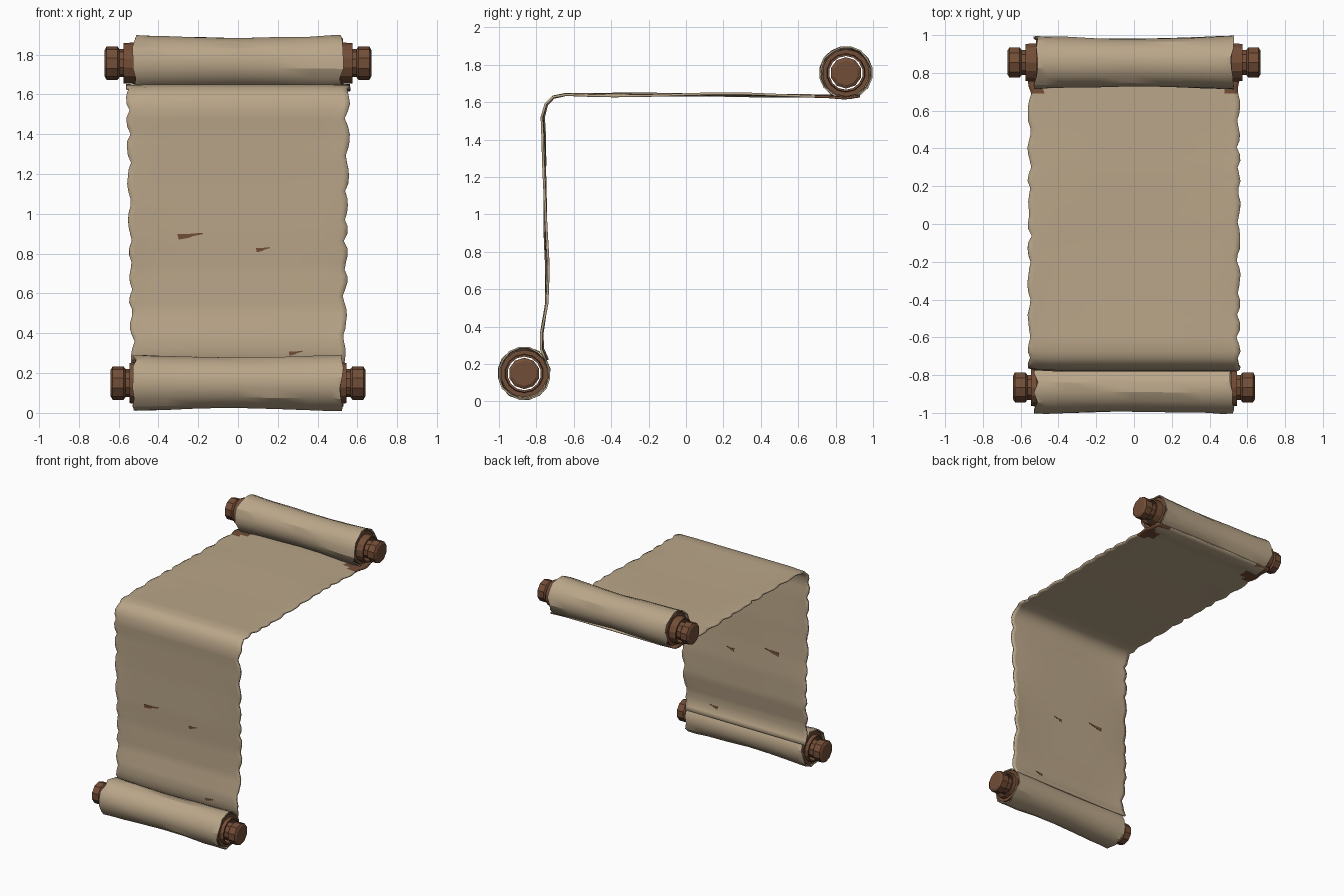
import bpy
import math
import random
from mathutils import Vector

random.seed(4)
if "Cube" in bpy.data.objects:
    bpy.data.objects.remove(bpy.data.objects["Cube"])


def make_material(name, color):
    mat = bpy.data.materials.new(name)
    mat.use_nodes = True
    mat.diffuse_color = color
    mat.node_tree.nodes["Principled BSDF"].inputs["Base Color"].default_value = color
    return mat


PARCHMENT = make_material("parchment tan", (0.49, 0.38, 0.25, 1))
WOOD = make_material("wood brown", (0.17, 0.075, 0.038, 1))


def make_object(name, verts, faces, mats, smooth=None):
    mesh = bpy.data.meshes.new(name)
    mesh.from_pydata(verts, [], faces)
    for mat in mats:
        mesh.materials.append(mat)
    mesh.update()
    obj = bpy.data.objects.new(name, mesh)
    bpy.context.collection.objects.link(obj)
    if smooth:
        bpy.ops.object.select_all(action="DESELECT")
        obj.select_set(True)
        bpy.context.view_layer.objects.active = obj
        bpy.ops.object.shade_smooth_by_angle(angle=math.radians(smooth))
    return obj


def revolve(name, profile, center, sides, mat, jitter=None, closed=False, smooth=None):
    """Turn (x, radius) points around the x axis through center (y, z)."""
    verts, faces = [], []
    for i, (x, r) in enumerate(profile):
        for k in range(sides):
            a = math.tau * (k + 0.5) / sides
            dx, dr = jitter(i, k) if jitter else (0, 0)
            rr = r + dr
            verts.append((x + dx, center[0] + rr * math.cos(a), center[1] + rr * math.sin(a)))
    n = len(profile)
    for i in range(n if closed else n - 1):
        j = (i + 1) % n
        for k in range(sides):
            m = (k + 1) % sides
            faces.append((i * sides + k, i * sides + m, j * sides + m, j * sides + k))
    if not closed:
        faces.append(tuple(reversed(range(sides))))
        faces.append(tuple(range((n - 1) * sides, n * sides)))
    return make_object(name, verts, faces, [mat], smooth)


# Rolled ends: wooden rod with knobs, hollow core tube, ragged paper roll
def build_roll(prefix, center, reach):
    half = [(reach, 0.066), (reach - 0.01, 0.084), (reach - 0.065, 0.084),
            (reach - 0.075, 0.07), (0.5, 0.07)]
    profile = [(-x, r) for x, r in half] + [(x, r) for x, r in reversed(half)]
    revolve(prefix + "_rod", profile, center, 10, WOOD)

    end = reach - 0.095
    core = [(-end, 0.09), (-end, 0.101), (-0.518, 0.104), (-0.518, 0.127), (-0.42, 0.118),
            (0.42, 0.118), (0.518, 0.127), (0.518, 0.104), (end, 0.101), (end, 0.09)]
    revolve(prefix + "_core", core, center, 14, WOOD, closed=True)

    sides = 16
    stations = [-0.525, -0.47, -0.36, -0.18, 0, 0.18, 0.36, 0.47, 0.525]
    paper = [(x, 0.129 + 0.013 * min(1, abs(x) / 0.5) ** 1.5) for x in stations]
    last = len(paper) - 1
    rag = {(i, k): random.uniform(-0.017, 0.008) for i in (0, last) for k in range(sides)}
    bump = {(i, k): random.uniform(-0.003, 0.003)
            for i in range(last + 1) for k in range(sides)}

    def jitter(i, k):
        if i > last:
            i = 2 * last + 1 - i
        side = 1 if i == last else -1
        return side * rag.get((i, k), 0), bump[i, k]

    inner = [(x, r - 0.009) for x, r in reversed(paper)]
    revolve(prefix + "_paper", paper + inner, center, sides, PARCHMENT,
            jitter, closed=True, smooth=25)


build_roll("upper_roll", (0.855, 1.757), 0.67)
build_roll("lower_roll", (-0.865, 0.15), 0.64)

# Hanging sheet: side path in (y, z), finely stepped
path = [(0.93, 1.638), (0.85, 1.628), (0.76, 1.635), (0.69, 1.636), (0.3, 1.64), (-0.1, 1.637),
        (-0.4, 1.64), (-0.52, 1.642), (-0.64, 1.644), (-0.71, 1.63), (-0.75, 1.59),
        (-0.768, 1.52), (-0.76, 1.4), (-0.752, 1.15), (-0.748, 0.9), (-0.742, 0.72),
        (-0.748, 0.52), (-0.775, 0.36), (-0.772, 0.28), (-0.745, 0.22)]
rows = []
for p, q in zip(path, path[1:]):
    p, q = Vector(p), Vector(q)
    steps = max(1, round((q - p).length / 0.035))
    rows += [p.lerp(q, t / steps) for t in range(steps)]
rows.append(Vector(path[-1]))

fractions = [0.3, 0.76, 0.87, 0.95, 1]
columns = [-f for f in reversed(fractions)] + fractions
wide = len(columns)


def torn_width(s, phase, z):
    scallop = abs(math.sin(s * 21 + phase + 0.9 * math.sin(s * 7 + phase)))
    base = 0.512 + 0.026 * min(1, z / 1.55)
    return base + 0.024 * scallop ** 0.6 + random.uniform(-0.003, 0.003)


verts, faces, s = [], [], 0
for i, p in enumerate(rows):
    a, b = rows[max(i - 1, 0)], rows[min(i + 1, len(rows) - 1)]
    s += (p - a).length
    d = (b - a).normalized()
    left, right = torn_width(s, 0.4, p.y), torn_width(s, 2.1, p.y)
    for f in columns:
        x = f * (right if f > 0 else left)
        lift = 0.007 * math.sin(s * 5 + f) * max(0, (abs(f) - 0.76) / 0.24)
        verts.append((x, p.x - d.y * lift, p.y + d.x * lift))
for i in range(len(rows) - 1):
    for c in range(wide - 1):
        k = i * wide + c
        faces.append((k, k + 1, k + wide + 1, k + wide))
sheet = make_object("sheet", verts, faces, [PARCHMENT, WOOD], smooth=35)

# Scorched corners where the sheet enters the upper roll
for poly in sheet.data.polygons:
    c = poly.center
    if c.z > 1.6 and c.y > 0.69:
        limit = 0.48 if c.y < 0.72 else 0.42
        poly.material_index = int(abs(c.x) > limit)
thick = sheet.modifiers.new("thickness", "SOLIDIFY")
thick.thickness = 0.013
thick.offset = 0


# Worn slits: thin tapered plates on both sides of the hanging part
def sheet_depth(z):
    for p, q in zip(rows, rows[1:]):
        if p.y >= z >= q.y:
            return p.lerp(q, (p.y - z) / max(p.y - q.y, 1e-6)).x
    return rows[-1].x


def slit(name, x, z, length, height):
    outline = [(-0.5, 0.35), (-0.45, -0.5), (-0.05, -0.25), (0.1, 0.0),
               (0.5, 0.3), (0.48, 0.5), (0.0, 0.35)]
    n = len(outline)
    for label, side in (("front", -1), ("back", 1)):
        pts = []
        for off in (0.004, 0.0085):
            for u, v in outline:
                zz = z + v * height
                pts.append((x + u * length, sheet_depth(zz) + side * off, zz))
        sides = [(k, (k + 1) % n, (k + 1) % n + n, k + n) for k in range(n)]
        caps = [tuple(reversed(range(n))), tuple(range(n, 2 * n))]
        make_object(name + "_" + label, pts, sides + caps, [WOOD])


slit("left_slit", -0.24, 0.888, 0.13, 0.034)
slit("right_slit", 0.125, 0.82, 0.07, 0.026)
slit("low_slit", 0.29, 0.3, 0.07, 0.025)
